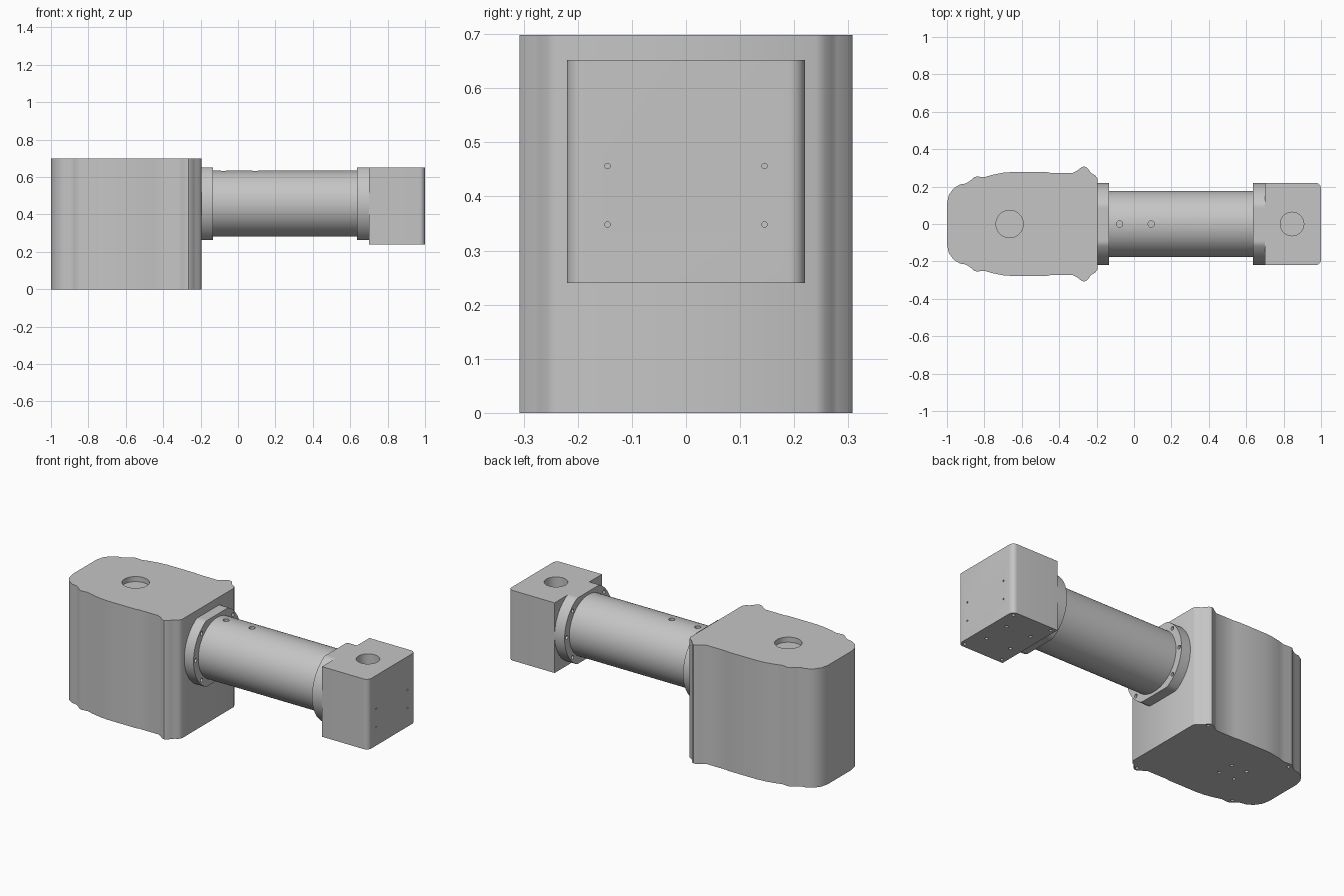
import bpy, bmesh
from math import sin, cos, pi, radians
from mathutils import Vector

cube = bpy.data.objects.get("Cube")
if cube:
    bpy.data.objects.remove(cube, do_unlink=True)

GREY = (0.56, 0.56, 0.56, 1.0)
grey = bpy.data.materials.new("plain grey")
grey.use_nodes = True
grey.diffuse_color = GREY
grey.node_tree.nodes["Principled BSDF"].inputs["Base Color"].default_value = GREY

AXIS_Z = 0.458   # height of the tube axis
HEAD_X = 0.845   # centre of the head socket
BODY_X = -0.665  # centre of the body socket


def add_prism(bm, points, offset):
    """Closed prism from an outline swept along an offset."""
    base = bm.faces.new([bm.verts.new(p) for p in points])
    swept = bmesh.ops.extrude_face_region(bm, geom=[base], use_keep_orig=True)
    verts = [g for g in swept["geom"] if isinstance(g, bmesh.types.BMVert)]
    bmesh.ops.translate(bm, verts=verts, vec=offset)


def ring(centre, axis, radius, count, limit=9.0):
    """Circle of points around an axis, flattened above and below a limit."""
    c = Vector(centre)
    pts = []
    for i in range(count):
        a = 2 * pi * i / count
        u, v = radius * cos(a), max(-limit, min(limit, radius * sin(a)))
        pts.append(c + (Vector((0, u, v)) if axis == "x" else Vector((u, v, 0))))
    return pts


def make(name, shapes):
    bm = bmesh.new()
    for points, offset in shapes:
        add_prism(bm, points, offset)
    bmesh.ops.recalc_face_normals(bm, faces=bm.faces)
    mesh = bpy.data.meshes.new(name)
    bm.to_mesh(mesh)
    bm.free()
    mesh.materials.append(grey)
    obj = bpy.data.objects.new(name, mesh)
    bpy.context.collection.objects.link(obj)
    return obj


def hole(centre, axis, radius, depth, count=16):
    """Cutter starting just outside a face; the sign of depth is its direction."""
    d = Vector((1, 0, 0)) if axis == "x" else Vector((0, 0, 1))
    out = d * (0.01 if depth > 0 else -0.01)
    return ring(Vector(centre) - out, axis, radius, count), d * depth + out


def drill(obj, holes):
    cutter = make("cutter", holes)
    cutter.hide_render = True
    mod = obj.modifiers.new("holes", "BOOLEAN")
    mod.operation, mod.solver, mod.object = "DIFFERENCE", "EXACT", cutter
    deps = bpy.context.evaluated_depsgraph_get()
    mesh = bpy.data.meshes.new_from_object(obj.evaluated_get(deps))
    obj.modifiers.clear()
    obj.data = mesh
    bpy.data.objects.remove(cutter, do_unlink=True)


def grid(cx, dx, dy, z):
    return [(cx + sx * dx, sy * dy, z) for sx in (-1, 1) for sy in (-1, 1)]


# Main body: contoured outline, mirrored front to back
half = [(-1, .11), (-.99, .155), (-.965, .19), (-.93, .212), (-.9, .216),
        (-.875, .232), (-.855, .25), (-.84, .254), (-.8, .25), (-.76, .262),
        (-.7, .274), (-.65, .278), (-.47, .278), (-.45, .274), (-.325, .274),
        (-.3, .288), (-.28, .304), (-.265, .308), (-.25, .3), (-.235, .28),
        (-.225, .27), (-.205, .258), (-.195, .24)]
outline = [(x, y, 0) for x, y in half] + [(x, -y, 0) for x, y in reversed(half)]
body = make("main_body", [(outline, (0, 0, 0.698))])
feet = [(x, s * y, 0) for x, y in ((-.26, .285), (-.85, .225)) for s in (-1, 1)]
drill(body, [hole((BODY_X, 0, .698), "z", .073, -.03, 48)]
      + [hole(p, "z", .009, .03) for p in grid(BODY_X, .05, .05, 0) + feet])

# Tube with two holes along its top
tube = make("tube", [(ring((-.16, 0, AXIS_Z), "x", .176, 96), (.83, 0, 0))])
drill(tube, [hole((x, 0, AXIS_Z + .176), "z", .017, -.04) for x in (-.077, .092)])

# Flanges with flattened top and bottom, and screw holes facing the tube
for name, x, width, face, depth in (("body_flange", -.195, .06, -.135, -.03),
                                    ("head_flange", .635, .065, .635, .03)):
    flange = make(name, [(ring((x, 0, AXIS_Z), "x", .22, 96, .194), (width, 0, 0))])
    drill(flange, [hole((face, s * .2 * cos(radians(a)), AXIS_Z + .2 * sin(radians(a))),
                        "x", .011, depth)
                   for s in (-1, 1) for a in (-43, 0, 43)])

# Head block with rounded outer corners
R, W = .03, .22
corner = [(1 - R + R * sin(a), W - R + R * cos(a))
          for a in (i * pi / 16 for i in range(9))]
side = [(.7, W)] + corner
outline = [(x, y, .24) for x, y in side] + [(x, -y, .24) for x, y in reversed(side)]
head = make("head_block", [(outline, (0, 0, .412))])
drill(head, [hole((HEAD_X, 0, .652), "z", .063, -.2, 48)]
      + [hole(p, "z", .009, .03)
         for p in grid(HEAD_X, .08, .08, .24) + grid(.85, .125, .195, .24)]
      + [hole((1, s * .145, z), "x", .005, -.03) for s in (-1, 1) for z in (.348, .456)])

# Smooth the curved walls, keep the edges sharp
bpy.ops.object.select_all(action="DESELECT")
parts = [o for o in bpy.context.scene.objects if o.type == "MESH"
         and grey.name in o.data.materials]
for o in parts:
    o.select_set(True)
bpy.context.view_layer.objects.active = parts[0]
bpy.ops.object.shade_smooth_by_angle(angle=radians(35))
